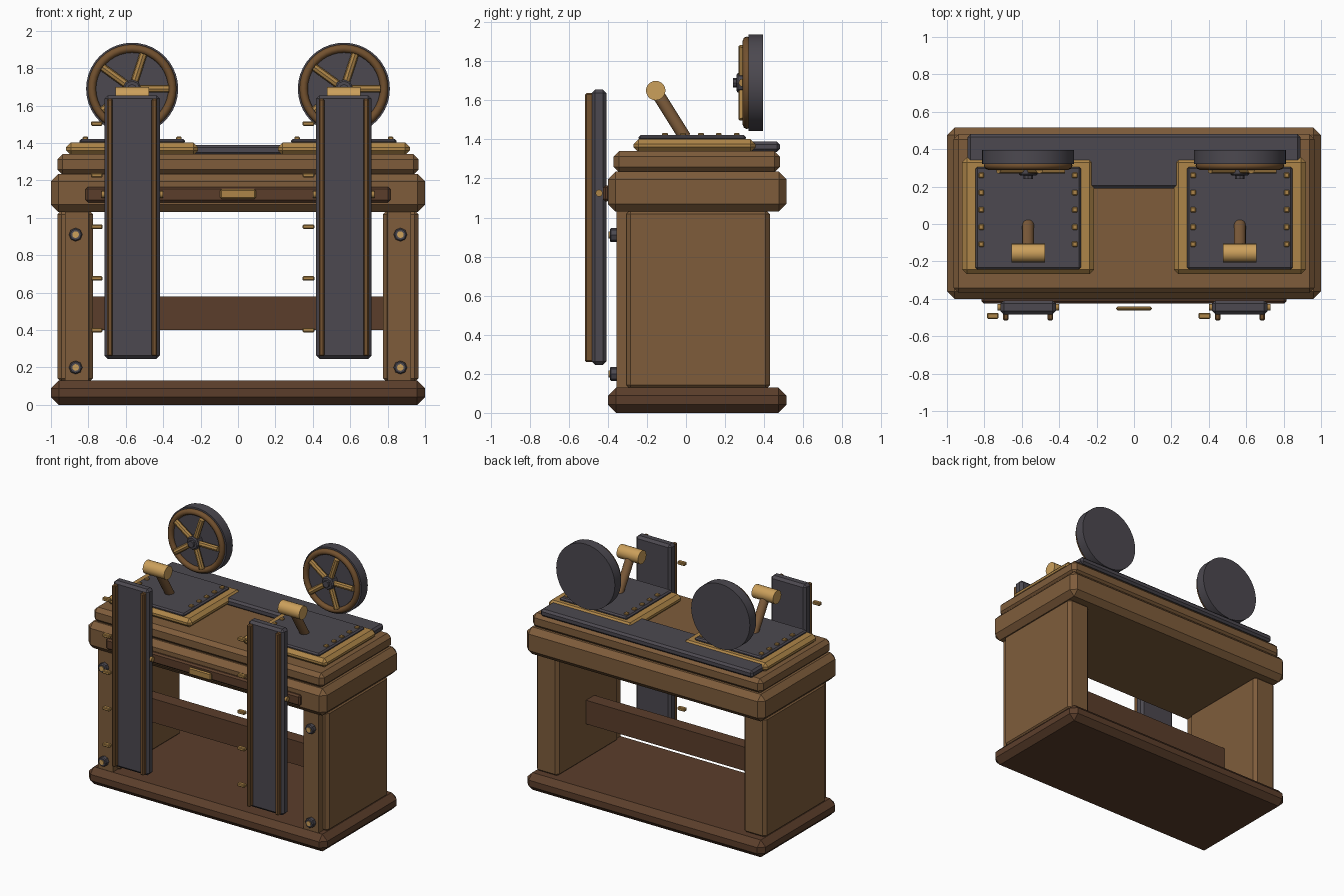
import bpy, bmesh, math
from mathutils import Vector

old = bpy.data.objects.get("Cube")
if old:
    bpy.data.objects.remove(old, do_unlink=True)


def material(name, r, g, b):
    m = bpy.data.materials.new(name)
    m.use_nodes = True
    m.diffuse_color = (r, g, b, 1)
    m.node_tree.nodes["Principled BSDF"].inputs["Base Color"].default_value = (r, g, b, 1)
    return m


WOOD = material("oak_wood", .21, .108, .044)
DARK_WOOD = material("dark_wood", .105, .048, .024)
BRONZE = material("bronze", .17, .082, .028)
BRASS = material("brass", .42, .235, .065)
BRIGHT = material("bright_brass", .60, .35, .105)
IRON = material("dark_iron", .072, .066, .08)


def finish(bm, name, mat, smooth=False):
    bmesh.ops.recalc_face_normals(bm, faces=bm.faces)
    me = bpy.data.meshes.new(name)
    bm.to_mesh(me)
    bm.free()
    me.materials.append(mat)
    ob = bpy.data.objects.new(name, me)
    bpy.context.collection.objects.link(ob)
    if smooth:
        bpy.ops.object.select_all(action='DESELECT')
        ob.select_set(True)
        bpy.context.view_layer.objects.active = ob
        bpy.ops.object.shade_smooth_by_angle(angle=math.radians(35))
    return ob


def box(name, x, y, z, mat, bevel=0.0):
    """Box from (min, max) pairs with an optional flat chamfer."""
    bm = bmesh.new()
    bmesh.ops.create_cube(bm, size=1)
    for v in bm.verts:
        v.co = [(a + b) / 2 + c * (b - a) for (a, b), c in zip((x, y, z), v.co)]
    if bevel:
        bmesh.ops.bevel(bm, geom=bm.edges[:], offset=bevel, segments=1,
                        affect='EDGES', profile=0.5)
    return finish(bm, name, mat)


def rod(name, start, end, radius, mat, sides=20, bevel=0.0):
    """Cylinder between two points."""
    a, b = Vector(start), Vector(end)
    bm = bmesh.new()
    bmesh.ops.create_cone(bm, cap_ends=True, segments=sides, radius1=radius,
                          radius2=radius, depth=(b - a).length)
    if bevel:
        rims = [e for e in bm.edges if abs(e.verts[0].co.z - e.verts[1].co.z) < 1e-5]
        bmesh.ops.bevel(bm, geom=rims, offset=bevel, segments=1, affect='EDGES', profile=0.5)
    bm.transform((b - a).to_track_quat('Z', 'Y').to_matrix().to_4x4())
    bmesh.ops.translate(bm, verts=bm.verts, vec=(a + b) / 2)
    return finish(bm, name, mat, smooth=sides > 8)


def ring(name, centre, major, minor, mat, around=40, section=8):
    """Torus whose axis runs along y."""
    bpy.ops.mesh.primitive_torus_add(location=centre, rotation=(math.pi / 2, 0, 0),
                                     major_radius=major, minor_radius=minor,
                                     major_segments=around, minor_segments=section)
    ob = bpy.context.object
    ob.name = name
    ob.data.materials.append(mat)
    bpy.ops.object.shade_smooth_by_angle(angle=math.radians(50))


# Cabinet body
box("base_plinth", (-1, 1), (-.4, .515), (0, .13), DARK_WOOD, .042)
box("table_slab", (-1, 1), (-.4, .515), (1.03, 1.235), WOOD, .04)
box("upper_tier", (-.965, .965), (-.37, .48), (1.23, 1.34), WOOD, .028)
box("back_stretcher", (-.79, .79), (-.01, .09), (.40, .58), DARK_WOOD)
box("rear_iron_plate", (-.89, .89), (.19, .48), (1.335, 1.39), IRON, .015)

for side, label in ((1, "left"), (-1, "right")):
    def span(a, b):
        return tuple(sorted((a * side, b * side)))
    # Side panel, front post and bolts
    box(label + "_side_panel", span(.775, .965), (-.305, .43), (.12, 1.04), WOOD, .022)
    box(label + "_front_post", span(.80, .925), (-.357, -.29), (.12, 1.04), WOOD)
    for z in (.2, .91):
        rod(label + "_bolt", (.868 * side, -.35, z), (.868 * side, -.39, z), .036, IRON, 8, .006)
        rod(label + "_bolt_cap", (.868 * side, -.38, z), (.868 * side, -.396, z), .018, BRIGHT, 12)

# Front bar and drawer handle
box("front_bar", (-.815, .815), (-.425, -.39), (1.083, 1.165), DARK_WOOD, .012)
box("front_handle", (-.095, .095), (-.462, -.442), (1.1, 1.155), BRASS, .008)

for cx, label in ((.566, "left"), (-.566, "right")):
    # Bed plates and rivets
    box(label + "_brass_bed", (cx - .353, cx + .353), (-.268, .355), (1.335, 1.402), BRASS, .025)
    box(label + "_iron_bed", (cx - .282, cx + .282), (-.243, .306), (1.395, 1.422), IRON, .01)
    for dx in (-.25, .25):
        for i in range(5):
            y = -.108 + i * .092
            box(label + "_rivet", (cx + dx - .015, cx + dx + .015), (y - .015, y + .015),
                (1.41, 1.434), BRASS, .005)

    # Lever
    rod(label + "_lever_shaft", (cx, -.005, 1.41), (cx, -.155, 1.65), .032, WOOD, 16)
    rod(label + "_lever_grip", (cx - .09, -.155, 1.65), (cx + .09, -.155, 1.65), .05, BRIGHT, 20)

    # Wheel with rim, five spokes and hub
    zc = 1.69
    rod(label + "_wheel_disc", (cx, .32, zc), (cx, .395, zc), .246, IRON, 40)
    ring(label + "_wheel_rim", (cx, .312, zc), .215, .022, BRONZE)
    for k in range(5):
        a = k * math.tau / 5
        c, s = math.cos(a), math.sin(a)
        rod(label + "_spoke", (cx + .03 * c, .29, zc + .03 * s),
            (cx + .197 * c, .29, zc + .197 * s), .021, BRASS, 8)
    rod(label + "_wheel_hub", (cx, .33, zc), (cx, .258, zc), .05, IRON, 8, .008)
    rod(label + "_hub_pin", (cx, .27, zc), (cx, .24, zc), .025, IRON, 8)

    # Upright track with rails, axle and side pegs
    box(label + "_track", (cx - .148, cx + .148), (-.483, -.408), (.245, 1.655), IRON, .018)
    for dx in (-.119, .119):
        box(label + "_track_rail", (cx + dx - .015, cx + dx + .015), (-.516, -.475),
            (.26, 1.637), BRONZE, .007)
    rod(label + "_axle", (cx - .164, -.445, 1.125), (cx + .164, -.445, 1.125), .018, BRASS, 12)
    for i in range(5):
        z = .4 + i * .276
        box(label + "_peg", (cx - .22, cx - .158), (-.507, -.475), (z - .012, z + .012), BRASS, .005)
